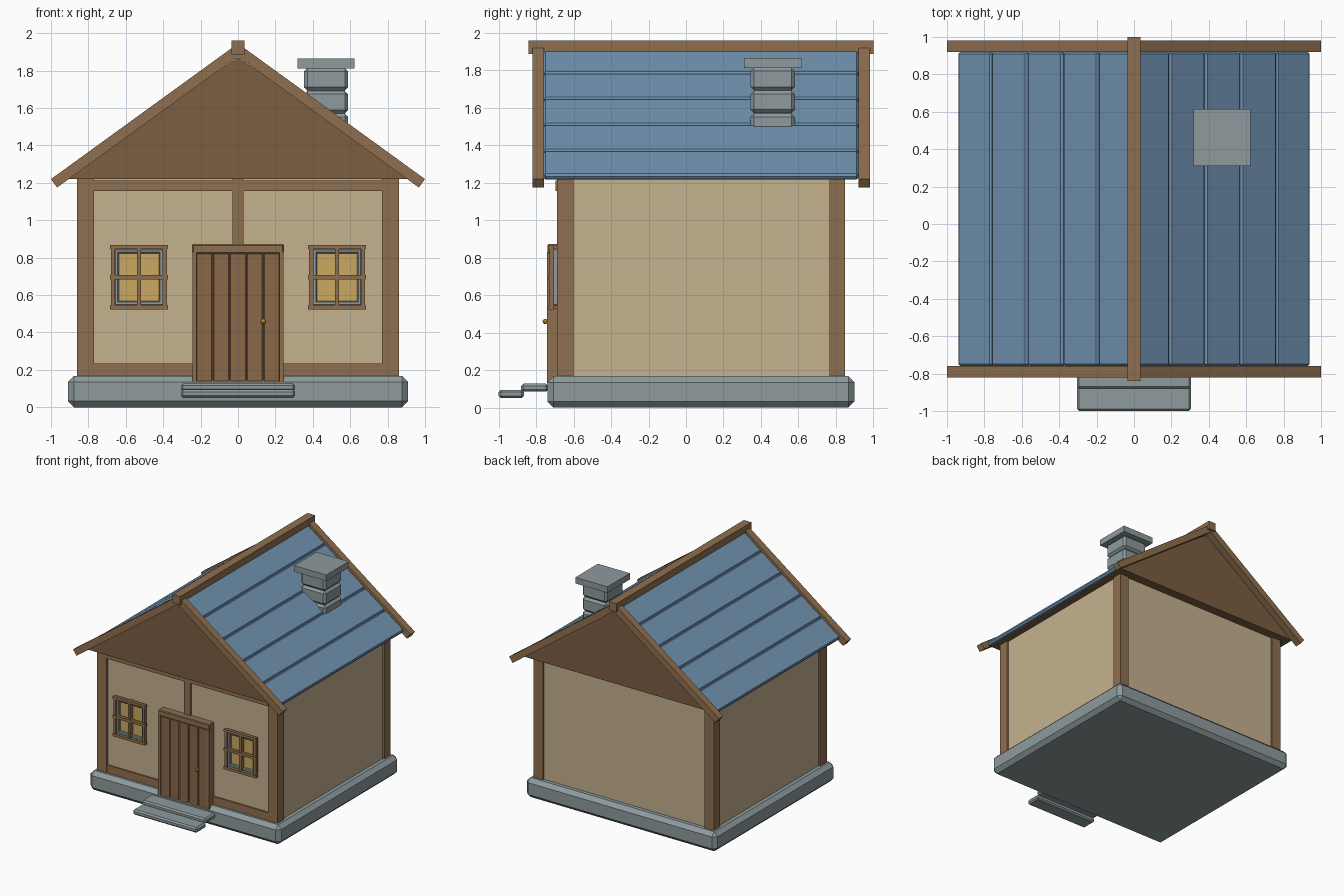
import bpy, bmesh, math

if "Cube" in bpy.data.objects:
    bpy.data.objects.remove(bpy.data.objects["Cube"])


def material(name, rgb):
    m = bpy.data.materials.new(name)
    lin = [((c / 255 + 0.055) / 1.055) ** 2.4 for c in rgb]
    m.diffuse_color = (*lin, 1)
    m.use_nodes = True
    m.node_tree.nodes["Principled BSDF"].inputs["Base Color"].default_value = m.diffuse_color
    return m


WOOD = material("wood", (143, 111, 79))
DARK = material("gable_wood", (124, 93, 64))
DOOR = material("door_wood", (138, 104, 73))
WALL = material("plaster", (197, 177, 143))
STONE = material("stone", (142, 155, 158))
BLUE = material("blue_roof", (112, 146, 176))
GLASS = material("warm_glass", (203, 168, 97))
GOLD = material("gold", (196, 152, 62))


def finish(bm, name, mat, bevel):
    bmesh.ops.recalc_face_normals(bm, faces=bm.faces)
    if bevel:
        bmesh.ops.bevel(bm, geom=bm.edges[:], offset=bevel, segments=1,
                        affect='EDGES', profile=0.5)
    me = bpy.data.meshes.new(name)
    bm.to_mesh(me)
    bm.free()
    me.materials.append(mat)
    ob = bpy.data.objects.new(name, me)
    bpy.context.collection.objects.link(ob)
    return ob


def prism(name, pts, y0, y1, mat, bevel=0):
    """Extrude an x-z profile from y0 to y1."""
    bm = bmesh.new()
    face = bm.faces.new([bm.verts.new((x, y0, z)) for x, z in pts])
    new = bmesh.ops.extrude_face_region(bm, geom=[face])["geom"]
    verts = [v for v in new if isinstance(v, bmesh.types.BMVert)]
    bmesh.ops.translate(bm, verts=verts, vec=(0, y1 - y0, 0))
    return finish(bm, name, mat, bevel)


def box(name, x0, x1, y0, y1, z0, z1, mat, bevel=0):
    return prism(name, [(x0, z0), (x1, z0), (x1, z1), (x0, z1)], y0, y1, mat, bevel)


# Stone base and steps
box("foundation", -0.91, 0.91, -0.74, 0.90, 0, 0.168, STONE, 0.033)
box("upper_step", -0.305, 0.305, -0.88, -0.735, 0.085, 0.128, STONE, 0.012)
box("lower_step", -0.305, 0.305, -1.0, -0.865, 0.05, 0.095, STONE, 0.012)

# Walls, corner posts and front timbers
box("walls", -0.845, 0.845, -0.675, 0.835, 0.15, 1.22, WALL)
for s in (-1, 1):
    xs = sorted((s * 0.77, s * 0.86))
    box("front_post", *xs, -0.69, -0.60, 0.165, 1.22, WOOD)
    box("back_post", *xs, 0.765, 0.85, 0.165, 1.22, WOOD)
    xs = sorted((s * 0.235, s * 0.775))
    box("bottom_rail", *xs, -0.688, -0.66, 0.165, 0.235, WOOD)
box("top_rail", -0.775, 0.775, -0.697, -0.66, 1.157, 1.212, WOOD)
box("middle_post", -0.03, 0.03, -0.69, -0.66, 0.86, 1.22, WOOD)

# Roof body with gable ends
SLOPE = 0.725
prism("gable_body", [(-0.925, 1.22), (0.925, 1.22), (0.925, 1.225), (0, 1.873),
                     (-0.925, 1.225)], -0.755, 0.915, DARK)

# Roof boards, verge boards and ridge beam
angle = math.atan(SLOPE)
nx, nz = math.sin(angle), math.cos(angle)
cuts = [0.006, 0.193, 0.383, 0.573, 0.765, 0.945]
for s in (-1, 1):
    for a, b in zip(cuts, cuts[1:]):
        t = 0.04
        top = [(x, 1.928 - SLOPE * x) for x in (a, b)]
        low = [(x - nx * t, z - nz * t) for x, z in reversed(top)]
        if a < 0.1:
            low[1] = (a, 1.928 - t / nz - SLOPE * a)
        prism("roof_board", [(s * x, z) for x, z in top + low],
              -0.76, 0.92, BLUE, 0.011)
    verge = [(0, 1.945), (1.0, 1.22), (0.967, 1.175), (0, 1.876)]
    for y in (-0.82, 0.92):
        prism("verge_board", [(s * x, z) for x, z in verge], y, y + 0.062, WOOD)
box("ridge_beam", -0.036, 0.036, -0.84, 1.0, 1.887, 1.96, WOOD)

# Chimney of stacked blocks with a flat cap
cx, cy = 0.471, 0.463
for z in (1.45, 1.572, 1.694):
    box("chimney_block", cx - 0.118, cx + 0.118, cy - 0.118, cy + 0.118,
        z, z + 0.12, STONE, 0.018)
box("chimney_core", cx - 0.1, cx + 0.1, cy - 0.1, cy + 0.1, 1.45, 1.82, STONE)
box("chimney_cap", cx - 0.153, cx + 0.153, cy - 0.153, cy + 0.153,
    1.812, 1.865, STONE)

# Door: planks, frame and knob
for i in range(5):
    x = -0.225 + 0.09 * i
    box("door_plank", x, x + 0.09, -0.735, -0.67, 0.127, 0.825, DOOR, 0.006)
for s in (-1, 1):
    box("door_jamb", *sorted((s * 0.222, s * 0.243)), -0.742, -0.67,
        0.13, 0.83, WOOD)
box("door_lintel", -0.245, 0.245, -0.74, -0.67, 0.822, 0.872, WOOD, 0.006)
bm = bmesh.new()
bmesh.ops.create_icosphere(bm, subdivisions=2, radius=0.014)
bmesh.ops.translate(bm, verts=bm.verts, vec=(0.135, -0.752, 0.46))
finish(bm, "door_knob", GOLD, 0)
box("knob_stem", 0.129, 0.141, -0.745, -0.73, 0.454, 0.466, GOLD)

# Windows: grey inner frame, lit pane and wooden bars
for wx in (-0.53, 0.53):
    box("window_pane", wx - 0.115, wx + 0.115, -0.69, -0.67, 0.56, 0.83, GLASS)
    for s in (-1, 1):
        box("inner_side", *sorted((wx + s * 0.107, wx + s * 0.132)),
            -0.71, -0.67, 0.543, 0.848, STONE, 0.006)
        box("outer_side", *sorted((wx + s * 0.127, wx + s * 0.150)),
            -0.728, -0.705, 0.53, 0.865, WOOD)
    for z in (0.543, 0.823):
        box("inner_rail", wx - 0.132, wx + 0.132, -0.71, -0.67,
            z, z + 0.025, STONE, 0.006)
    for z in (0.524, 0.684, 0.846):
        box("window_rail", wx - 0.155, wx + 0.155, -0.733, -0.705,
            z, z + 0.023, WOOD)
    box("window_mullion", wx - 0.011, wx + 0.011, -0.728, -0.69,
        0.53, 0.865, WOOD)
